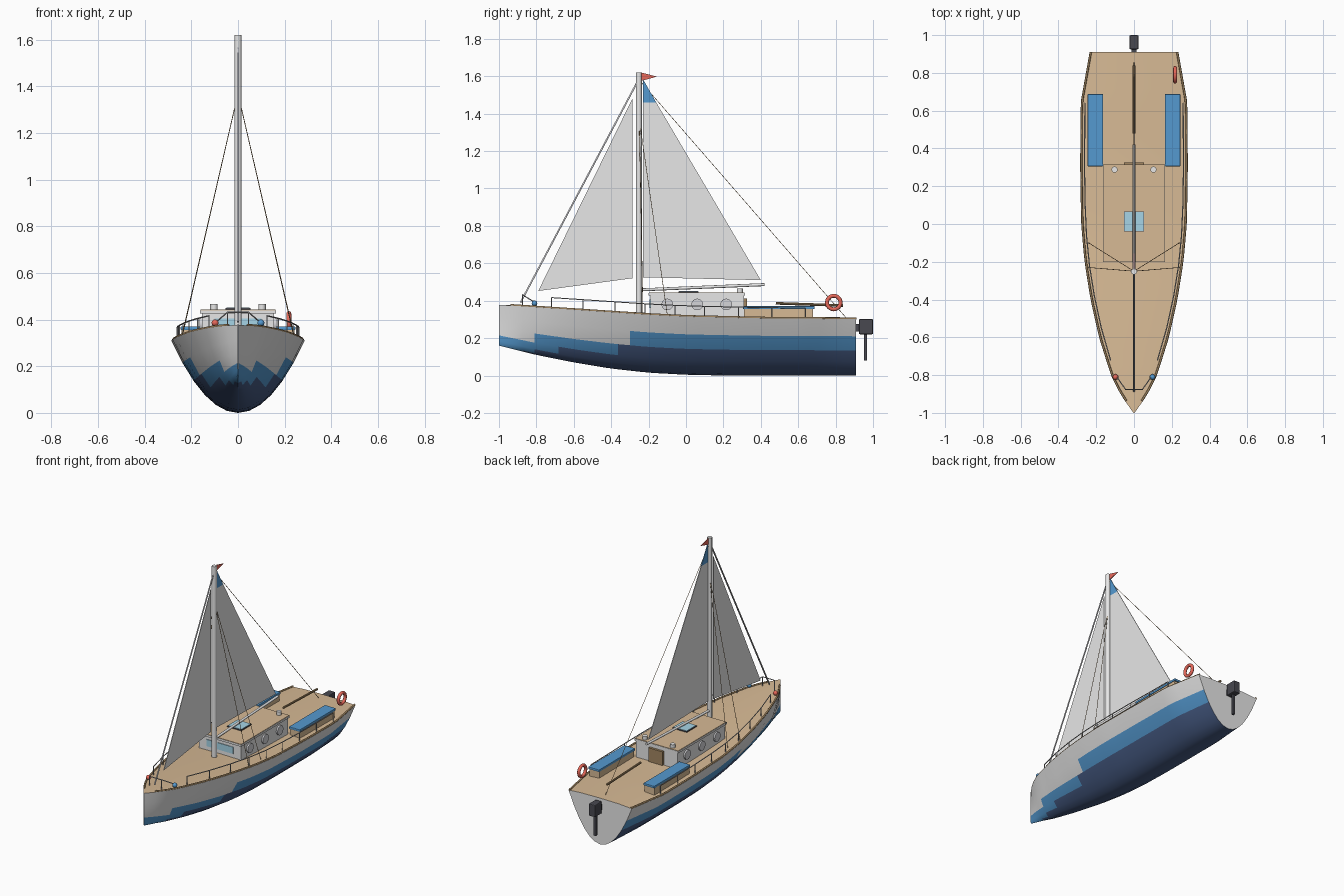
import bpy, bmesh, math
from mathutils import Matrix, Vector

cube = bpy.data.objects.get("Cube")
if cube:
    bpy.data.objects.remove(cube, do_unlink=True)


def material(name, r, g, b):
    m = bpy.data.materials.new(name)
    m.use_nodes = True
    m.diffuse_color = (r, g, b, 1)
    m.node_tree.nodes["Principled BSDF"].inputs["Base Color"].default_value = (r, g, b, 1)
    return m


WHITE = material("white paint", .80, .80, .80)
BLUE = material("blue", .09, .32, .63)
NAVY = material("navy bottom", .062, .105, .23)
TEAK = material("teak deck", .68, .49, .30)
BROWN = material("varnished wood", .36, .24, .12)
GLASS = material("glass", .39, .68, .82)
METAL = material("steel", .45, .45, .46)
DARK = material("dark grey", .065, .065, .08)
RED = material("red", .86, .15, .11)
GREY = material("light grey", .66, .66, .69)


def finish(name, bm, mats, smooth=False):
    bmesh.ops.recalc_face_normals(bm, faces=bm.faces)
    me = bpy.data.meshes.new(name)
    bm.to_mesh(me)
    bm.free()
    for m in mats:
        me.materials.append(m)
    ob = bpy.data.objects.new(name, me)
    bpy.context.collection.objects.link(ob)
    if smooth:
        bpy.ops.object.select_all(action='DESELECT')
        ob.select_set(True)
        bpy.context.view_layer.objects.active = ob
        bpy.ops.object.shade_smooth_by_angle(angle=math.radians(35))
    return ob


def box(name, lo, hi, mat, bevel=0):
    lo, hi = Vector(lo), Vector(hi)
    bm = bmesh.new()
    bmesh.ops.create_cube(bm, size=1, matrix=Matrix.Translation((lo + hi) / 2) @ Matrix.Diagonal((*(hi - lo), 1)))
    if bevel:
        bmesh.ops.bevel(bm, geom=bm.edges[:], offset=bevel, segments=2, affect='EDGES', profile=.5)
    return finish(name, bm, [mat])


def rod(name, a, b, r, mat, sides=12):
    a, b = Vector(a), Vector(b)
    turn = (b - a).to_track_quat('Z', 'Y').to_matrix().to_4x4()
    bm = bmesh.new()
    bmesh.ops.create_cone(bm, cap_ends=True, segments=sides, radius1=r, radius2=r, depth=(b - a).length,
                          matrix=Matrix.Translation((a + b) / 2) @ turn)
    return finish(name, bm, [mat], True)


def path(name, pts, r, mat):
    cu = bpy.data.curves.new(name, 'CURVE')
    cu.dimensions = '3D'
    cu.bevel_depth, cu.bevel_resolution, cu.use_fill_caps = r, 1, True
    sp = cu.splines.new('POLY')
    sp.points.add(len(pts) - 1)
    for p, q in zip(sp.points, pts):
        p.co = (*q, 1)
    cu.materials.append(mat)
    ob = bpy.data.objects.new(name, cu)
    bpy.context.collection.objects.link(ob)


def plate(name, yz, mat, half=.002):
    # thin upright sheet on the centre line
    bm = bmesh.new()
    sides = [[bm.verts.new((x, y, z)) for y, z in yz] for x in (-half, half)]
    for s in sides:
        bm.faces.new(s)
    for i in range(len(yz)):
        j = (i + 1) % len(yz)
        bm.faces.new((sides[0][i], sides[0][j], sides[1][j], sides[1][i]))
    return finish(name, bm, [mat])


def torus(name, centre, big, small, mat, n=32, k=12):
    # ring whose axis runs across the boat
    bm = bmesh.new()
    rings = []
    for i in range(n):
        a = math.tau * i / n
        ring = []
        for j in range(k):
            b = math.tau * j / k
            d = big + small * math.cos(b)
            ring.append(bm.verts.new(Vector(centre) + Vector((small * math.sin(b), d * math.cos(a), d * math.sin(a)))))
        rings.append(ring)
    for i in range(n):
        p, q = rings[i], rings[(i + 1) % n]
        for j in range(k):
            bm.faces.new((p[j], q[j], q[(j + 1) % k], p[(j + 1) % k]))
    ob = finish(name, bm, [mat])
    ob.data.shade_smooth()


def lookup(table, y):
    for (y0, v0), (y1, v1) in zip(table, table[1:]):
        if y <= y1:
            return v0 + (v1 - v0) * (y - y0) / (y1 - y0)
    return table[-1][1]


BEAM = [(-1, .003), (-.9, .073), (-.8, .122), (-.6, .185), (-.4, .23), (-.2, .262), (0, .28), (.3, .285), (.64, .283), (.91, .235)]
KEEL = [(-1, .16), (-.8, .11), (-.6, .07), (-.4, .037), (-.2, .015), (0, .004), (.2, 0), (.91, 0)]
SHEER = [(-1, .378), (-.5, .345), (-.2, .325), (0, .315), (.4, .306), (.91, .302)]


def beam(y): return lookup(BEAM, y)
def sheer(y): return lookup(SHEER, y)


# hull: parabolic sections, painted in bands by face height, with a crowned deck
bm = bmesh.new()
ROWS, RINGS = 6, 30
stations = [-1 + 1.91 * i / RINGS for i in range(RINGS + 1)]
prev = None
for y in stations:
    w, lo, hi = beam(y), lookup(KEEL, y), sheer(y)
    skin = [bm.verts.new((w * t / ROWS, y, lo + (hi - lo) * (t / ROWS) ** 2)) for t in range(-ROWS, ROWS + 1)]
    deck = [bm.verts.new((w * t, y, hi + .035 * w * (1 - t * t) ** .5)) for t in (.6, 0, -.6)]
    loop = skin + deck
    if prev:
        for j in range(len(loop)):
            k = (j + 1) % len(loop)
            f = bm.faces.new((prev[j], prev[k], loop[k], loop[j]))
            z = f.calc_center_median().z
            f.material_index = 3 if j >= 2 * ROWS else 2 if z < .136 else 1 if z < .2 else 0
    else:
        bm.faces.new(loop)
    prev = loop
bm.faces.new(prev)
finish("hull", bm, [WHITE, BLUE, NAVY, TEAK], True)

# cabin
box("cabin_walls", (-.155, -.19, .31), (.155, .31, .43), WHITE)
box("cabin_roof", (-.163, -.2, .427), (.163, .316, .44), WHITE)
box("cabin_roof_deck", (-.161, -.198, .438), (.161, .314, .443), TEAK)
box("roof_hatch_frame", (-.053, -.04, .44), (.053, .067, .449), DARK)
box("roof_hatch_glass", (-.05, -.037, .446), (.05, .064, .452), GLASS)
box("front_window", (-.1, -.194, .36), (.1, -.188, .405), GLASS)
box("cabin_door", (-.052, .307, .32), (.052, .326, .412), BROWN)
for s, side in ((1, "left"), (-1, "right")):
    rod(side + "_roof_vent", (s * .103, .288, .44), (s * .103, .288, .466), .016, WHITE, 16)
    for i, y in enumerate((-.1, .06, .215)):
        rod(f"{side}_porthole_{i}", (s * .15, y, .38), (s * .165, y, .38), .031, GREY, 24)

    # cockpit benches
    x0, x1 = sorted((s * .168, s * .242))
    box(side + "_bench", (x0, .31, .30), (x1, .68, .355), TEAK)
    box(side + "_bench_cushion", (x0 - .004, .305, .355), (x1 + .004, .688, .371), BLUE, .004)

    # wooden toe rail along the deck edge
    path(side + "_toe_rail", [(s * (beam(y) - .006), y, sheer(y) + .003) for y in stations[1:]], .006, BROWN)

    # guard rail with posts
    def rail(y, up):
        return (s * (beam(y) - .023), y, sheer(y) + up)
    stops = [-.72, -.55, -.38, -.22, -.06, .1, .28, .46, .64]
    path(side + "_guard_rail", [rail(y, .057) for y in stops], .003, METAL)
    for i, y in enumerate(stops):
        path(f"{side}_rail_post_{i}", [rail(y, 0), rail(y, .057)], .003, METAL)

    # shrouds, bow light and bow rail post
    for end, y, x in (("fore", -.23, .242), ("aft", -.1, .24)):
        path(f"{side}_{end}_shroud", [(0, -.25, 1.37), (s * x, y, .325)], .0016, BROWN)
    path(side + "_bow_rail_post", [(s * .045, -.875, .37), (s * .045, -.875, .432)], .003, METAL)
    bm = bmesh.new()
    bmesh.ops.create_uvsphere(bm, u_segments=16, v_segments=10, radius=.015,
                              matrix=Matrix.Translation((s * .098, -.81, .386)))
    finish(side + "_bow_light", bm, [BLUE if s > 0 else RED], True)

path("bow_rail", [(-.098, -.8, .386), (-.045, -.875, .432), (.045, -.875, .432), (.098, -.8, .386)], .003, METAL)

# mast, boom and sails
rod("mast", (0, -.252, .32), (0, -.252, 1.62), .0155, WHITE, 16)
rod("boom", (0, -.24, .458), (0, .42, .486), .008, WHITE)


def leech(z): return .4 - .63 * (z - .51) / (1.58 - .51)


plate("mainsail", [(-.23, .525), (.4, .51), (leech(1.46), 1.46), (-.23, 1.46)], WHITE)
plate("mainsail_head", [(-.23, 1.46), (leech(1.46), 1.46), (-.23, 1.585)], BLUE)
plate("jib", [(-.79, .452), (-.287, .52), (-.287, 1.48)], WHITE)
plate("pennant", [(-.24, 1.575), (-.155, 1.598), (-.24, 1.62)], RED)

# stays
path("forestay", [(0, -.255, 1.58), (0, -.885, .39)], .005, GREY)
path("backstay", [(0, -.25, 1.58), (0, .855, .31)], .0016, BROWN)

# tiller
rod("tiller", (0, .48, .386), (0, .84, .374), .007, BROWN, 8)

# life ring
torus("life_ring", (.218, .79, .39), .036, .0105, RED)

# outboard motor
box("motor_head", (-.024, .925, .22), (.024, 1.0, .302), DARK, .006)
box("motor_leg", (-.008, .953, .08), (.008, .969, .225), DARK)
box("motor_bracket", (-.012, .905, .235), (.012, .93, .275), DARK)
